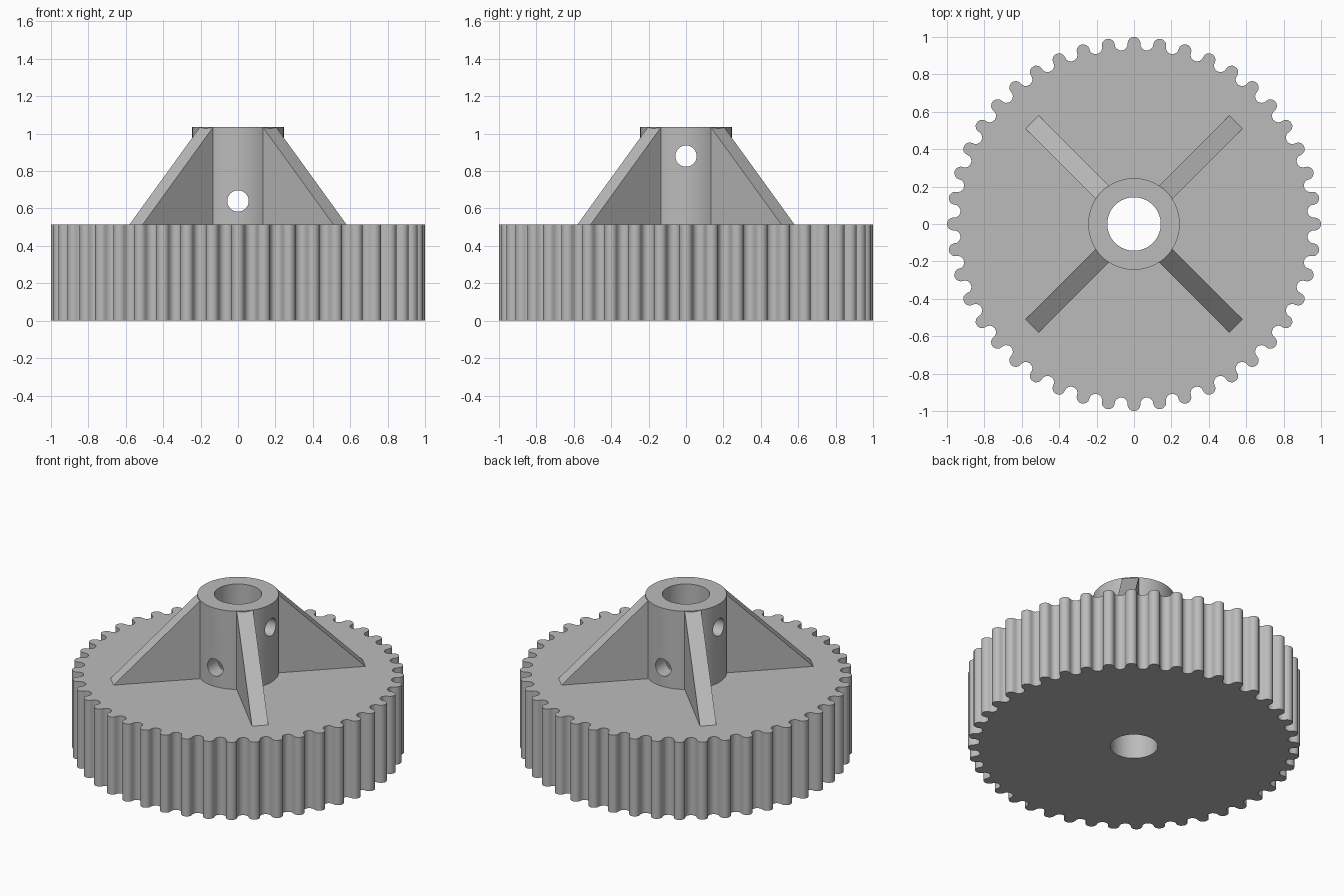
import bpy
import bmesh
from math import pi, sin, cos, radians
from mathutils import Matrix

cube = bpy.data.objects.get("Cube")
if cube:
    bpy.data.objects.remove(cube, do_unlink=True)

TEETH, PITCH_R, TOOTH_R = 44, 0.965, 0.035
DISC_TOP, HUB_TOP = 0.515, 1.035
HUB_R, BORE_R, PIN_R = 0.245, 0.143, 0.057
RIB_REACH, RIB_THICK = 0.77, 0.1

grey = bpy.data.materials.new("plain grey")
grey.use_nodes = True
colour = (0.5, 0.5, 0.5, 1)
grey.diffuse_color = colour
grey.node_tree.nodes["Principled BSDF"].inputs["Base Color"].default_value = colour


def prism(name, points, direction):
    """Solid made by sweeping a flat outline along a direction."""
    bm = bmesh.new()
    face = bm.faces.new([bm.verts.new(p) for p in points])
    swept = bmesh.ops.extrude_face_region(bm, geom=[face], use_keep_orig=True)
    verts = [v for v in swept["geom"] if isinstance(v, bmesh.types.BMVert)]
    bmesh.ops.translate(bm, verts=verts, vec=direction)
    bmesh.ops.recalc_face_normals(bm, faces=bm.faces)
    mesh = bpy.data.meshes.new(name)
    bm.to_mesh(mesh)
    bm.free()
    mesh.materials.append(grey)
    obj = bpy.data.objects.new(name, mesh)
    bpy.context.collection.objects.link(obj)
    return obj


def cylinder(name, radius, low, high, sides=64):
    ring = [(radius * cos(2 * pi * i / sides), radius * sin(2 * pi * i / sides), low)
            for i in range(sides)]
    return prism(name, ring, (0, 0, high - low))


def activate(obj):
    bpy.ops.object.select_all(action="DESELECT")
    obj.select_set(True)
    bpy.context.view_layer.objects.active = obj


def cut(obj, cutter):
    cutter.hide_render = True
    mod = obj.modifiers.new("cut", "BOOLEAN")
    mod.operation, mod.solver, mod.object = "DIFFERENCE", "EXACT", cutter
    activate(obj)
    bpy.ops.object.modifier_apply(modifier=mod.name)
    bpy.data.objects.remove(cutter, do_unlink=True)


def smooth(obj):
    activate(obj)
    bpy.ops.object.shade_smooth_by_angle(angle=radians(35))


# Toothed disc: round teeth alternating with round grooves
outline = []
steps = 8
for i in range(2 * TEETH):
    angle = pi * i / TEETH
    side = 1 if i % 2 == 0 else -1
    for k in range(steps):
        t = -pi / 2 + pi * k / steps
        r, s = PITCH_R + side * TOOTH_R * cos(t), TOOTH_R * sin(t)
        outline.append((r * cos(angle) - s * sin(angle), r * sin(angle) + s * cos(angle), 0))
disc = prism("toothed_disc", outline, (0, 0, DISC_TOP))
cut(disc, cylinder("bore_cutter", BORE_R, -0.1, HUB_TOP))
smooth(disc)

# Hub with its bore and two crossing pin holes
hub = cylinder("hub", HUB_R, DISC_TOP, HUB_TOP)
cut(hub, cylinder("bore_cutter", BORE_R, 0, 2))
for axis, height in (("X", 0.64), ("Y", 0.88)):
    pin = cylinder("pin_cutter", PIN_R, -1, 1, 32)
    pin.data.transform(Matrix.Translation((0, 0, height)) @ Matrix.Rotation(pi / 2, 4, axis))
    cut(hub, pin)
smooth(hub)

# Four sloping ribs on the diagonals
inner = 0.238
for i, name in enumerate(("back_left", "back_right", "front_right", "front_left")):
    y = -RIB_THICK / 2
    triangle = [(inner, y, DISC_TOP), (RIB_REACH, y, DISC_TOP), (inner, y, HUB_TOP)]
    rib = prism(name + "_rib", triangle, (0, RIB_THICK, 0))
    rib.data.transform(Matrix.Rotation(pi / 4 + i * pi / 2, 4, "Z"))
